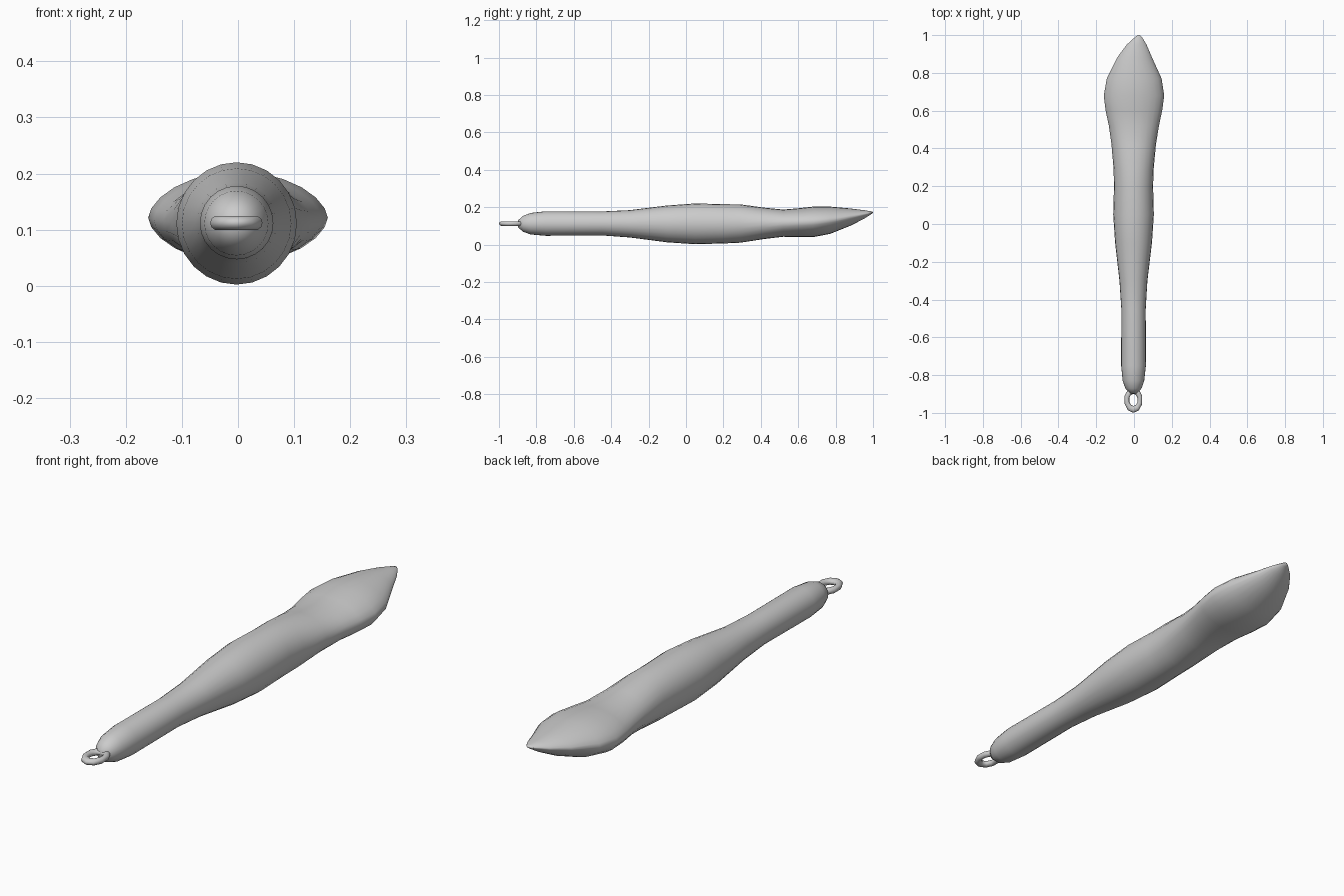
import bpy, bmesh, math

if "Cube" in bpy.data.objects:
    bpy.data.objects.remove(bpy.data.objects["Cube"], do_unlink=True)

grey = bpy.data.materials.new("plain grey")
grey.use_nodes = True
colour = (0.6, 0.6, 0.6, 1)
grey.diffuse_color = colour
grey.node_tree.nodes["Principled BSDF"].inputs["Base Color"].default_value = colour

SIDES = 24


def finish(obj, angle):
    obj.data.materials.append(grey)
    bpy.ops.object.select_all(action="DESELECT")
    obj.select_set(True)
    bpy.context.view_layer.objects.active = obj
    bpy.ops.object.shade_smooth_by_angle(angle=math.radians(angle))


# Body sections: y, left edge x, right edge x, bottom z, top z, height of side edge
sections = [
    (-0.898, -0.022, 0.016, 0.092, 0.130, 0.111),
    (-0.87, -0.046, 0.040, 0.068, 0.154, 0.111),
    (-0.83, -0.060, 0.054, 0.054, 0.169, 0.111),
    (-0.75, -0.068, 0.063, 0.047, 0.178, 0.111),
    (-0.45, -0.067, 0.062, 0.049, 0.177, 0.111),
    (-0.30, -0.077, 0.071, 0.038, 0.184, 0.111),
    (-0.10, -0.100, 0.095, 0.012, 0.209, 0.111),
    (0.05, -0.110, 0.105, 0.002, 0.220, 0.111),
    (0.20, -0.106, 0.101, 0.006, 0.216, 0.111),
    (0.29, -0.108, 0.104, 0.010, 0.215, 0.112),
    (0.42, -0.119, 0.116, 0.030, 0.197, 0.113),
    (0.52, -0.133, 0.132, 0.042, 0.187, 0.115),
    (0.60, -0.150, 0.149, 0.040, 0.194, 0.118),
    (0.68, -0.160, 0.160, 0.040, 0.203, 0.121),
    (0.77, -0.144, 0.146, 0.057, 0.203, 0.130),
    (0.88, -0.090, 0.096, 0.101, 0.193, 0.149),
    (0.95, -0.038, 0.066, 0.137, 0.184, 0.162),
    (0.99, 0.006, 0.042, 0.162, 0.178, 0.170),
    (1.00, 0.020, 0.032, 0.169, 0.175, 0.172),
]
bm = bmesh.new()
rings = []
for y, x0, x1, z0, z1, mid in sections:
    ring = []
    # The blade sides narrow into a soft edge
    power = 1 + 0.3 * min(1, max(0, (y - 0.45) / 0.4))
    for i in range(SIDES):
        a = math.tau * i / SIDES
        s = math.sin(a)
        reach = (z1 - mid) if s > 0 else (mid - z0)
        z = mid + math.copysign(abs(s) ** power, s) * reach
        x = (x0 + x1) / 2 + math.cos(a) * (x1 - x0) / 2
        ring.append(bm.verts.new((x, y, z)))
    rings.append(ring)
for lower, upper in zip(rings, rings[1:]):
    for i in range(SIDES):
        j = (i + 1) % SIDES
        bm.faces.new((lower[i], lower[j], upper[j], upper[i]))
bm.faces.new(rings[0])
bm.faces.new(rings[-1])
bmesh.ops.recalc_face_normals(bm, faces=bm.faces)
mesh = bpy.data.meshes.new("body")
bm.to_mesh(mesh)
bm.free()
body = bpy.data.objects.new("body", mesh)
bpy.context.collection.objects.link(body)
finish(body, 75)

# Oval hanging loop at the handle end
bpy.ops.mesh.primitive_torus_add(
    major_segments=10, minor_segments=10, major_radius=0.036, minor_radius=0.013,
    location=(-0.003, -0.931, 0.112), rotation=(0, 0, -math.pi / 2))
loop = bpy.context.object
loop.name = "hanging_loop"
loop.scale = (1.4, 1, 1)
finish(loop, 60)
